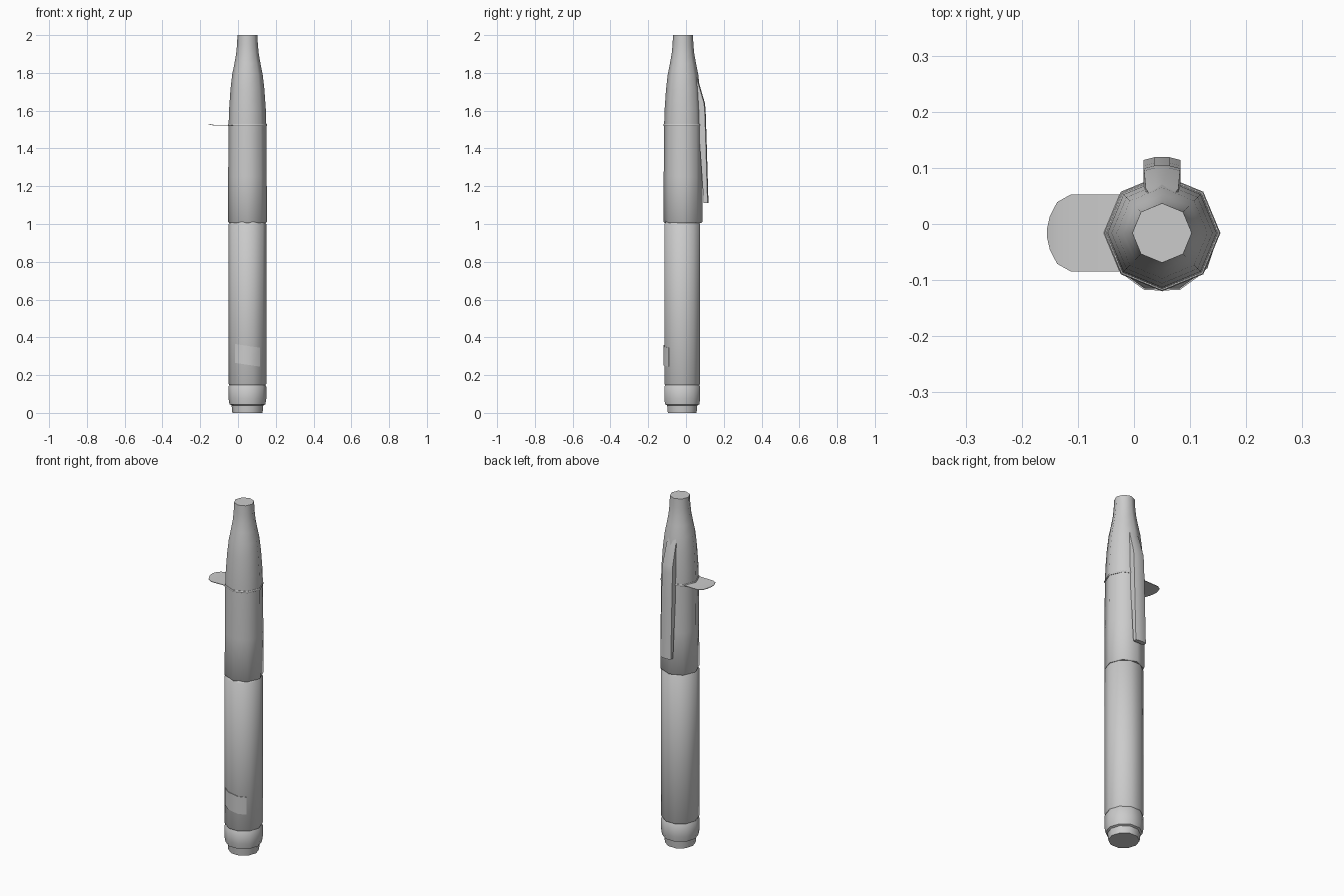
import bpy, bmesh, math

if "Cube" in bpy.data.objects:
    bpy.data.objects.remove(bpy.data.objects["Cube"])

CX = 0.05          # pen axis
grey = bpy.data.materials.new("light grey")
grey.diffuse_color = (0.6, 0.6, 0.6, 1)
grey.use_nodes = True
grey.node_tree.nodes["Principled BSDF"].inputs["Base Color"].default_value = grey.diffuse_color


def finish(name, bm, angle=40):
    bmesh.ops.recalc_face_normals(bm, faces=bm.faces)
    mesh = bpy.data.meshes.new(name)
    bm.to_mesh(mesh)
    bm.free()
    ob = bpy.data.objects.new(name, mesh)
    bpy.context.collection.objects.link(ob)
    mesh.materials.append(grey)
    bpy.ops.object.select_all(action='DESELECT')
    ob.select_set(True)
    bpy.context.view_layer.objects.active = ob
    bpy.ops.object.shade_smooth_by_angle(angle=math.radians(angle))
    return ob


def lathe(name, profile, sides, cy):
    """Capped turned shape from (radius, z) pairs."""
    bm = bmesh.new()
    rings = []
    for r, z in profile:
        rings.append([bm.verts.new((CX + r * math.cos(2 * math.pi * i / sides),
                                    cy + r * math.sin(2 * math.pi * i / sides), z))
                      for i in range(sides)])
    for a, b in zip(rings, rings[1:]):
        for i in range(sides):
            j = (i + 1) % sides
            bm.faces.new((a[i], a[j], b[j], b[i]))
    bm.faces.new(rings[0][::-1])
    bm.faces.new(rings[-1])
    return finish(name, bm, 46)


def skin(name, sections, angle=35):
    """Closed skin through matching cross-section loops."""
    bm = bmesh.new()
    loops = [[bm.verts.new(p) for p in s] for s in sections]
    n = len(loops[0])
    for a, b in zip(loops, loops[1:]):
        for i in range(n):
            j = (i + 1) % n
            bm.faces.new((a[i], a[j], b[j], b[i]))
    bm.faces.new(loops[0][::-1])
    bm.faces.new(loops[-1])
    return finish(name, bm, angle)


BODY_Y, CAP_Y = -0.02, -0.016

# End plug, barrel and cap
lathe("end_plug", [(0.080, 0), (0.084, 0.04), (0.095, 0.045), (0.1, 0.075),
                   (0.1, 0.14), (0.096, 0.145), (0.096, 0.152)], 10, BODY_Y)
lathe("barrel", [(0.096, 0.148), (0.1, 0.154), (0.1, 1.0), (0.095, 1.005), (0.09, 1.02)], 10, BODY_Y)
lathe("cap", [(0.098, 1.006), (0.103, 1.012), (0.102, 1.25), (0.1, 1.52), (0.097, 1.61),
              (0.09, 1.71), (0.081, 1.79), (0.069, 1.85), (0.06, 1.9),
              (0.055, 1.95), (0.053, 2.0)], 8, CAP_Y)

# Thin band with a rounded tongue on the left
lathe("cap_band", [(0.102, 1.519), (0.104, 1.522), (0.104, 1.526), (0.102, 1.529)], 8, CAP_Y)
tongue = []
for x, half, z in [(0.03, 0.069, 1.523), (-0.05, 0.069, 1.522), (-0.112, 0.069, 1.521),
                   (-0.137, 0.055, 1.523), (-0.150, 0.030, 1.526), (-0.155, 0.008, 1.527)]:
    tongue.append([(x, CAP_Y - half, z), (x, CAP_Y + half, z),
                   (x, CAP_Y + half, z + 0.003), (x, CAP_Y - half, z + 0.003)])
skin("band_tongue", tongue)

# Pocket clip on the back: (z, inner y, outer y, half width)
clip = []
for z, yi, yo, w in [(1.79, 0.045, 0.058, 0.022), (1.75, 0.045, 0.068, 0.029),
                     (1.64, 0.055, 0.1, 0.032), (1.60, 0.058, 0.104, 0.033),
                     (1.45, 0.071, 0.109, 0.033), (1.11, 0.094, 0.119, 0.033)]:
    clip.append([(CX - w, yi, z), (CX + w, yi, z), (CX + w, yo - 0.005, z),
                 (CX + w * 0.4, yo, z), (CX - w * 0.4, yo, z), (CX - w, yo - 0.005, z)])
skin("pocket_clip", clip, 30)

# Slanted label plate wrapped on the front of the barrel
label = []
for x in (-0.017, 0.019, 0.05, 0.081, 0.117):
    dx = abs(x - CX)
    # follow the ten-sided barrel: flat front facet, then the slanted neighbours
    y = BODY_Y - 0.0951 + max(0, dx - 0.0309) * math.tan(math.radians(36))
    top = 0.365 - (x + 0.017) * 0.15
    label.append([(x, y + 0.004, top - 0.1), (x, y - 0.003, top - 0.1),
                  (x, y - 0.003, top), (x, y + 0.004, top)])
skin("label_plate", label, 40)
